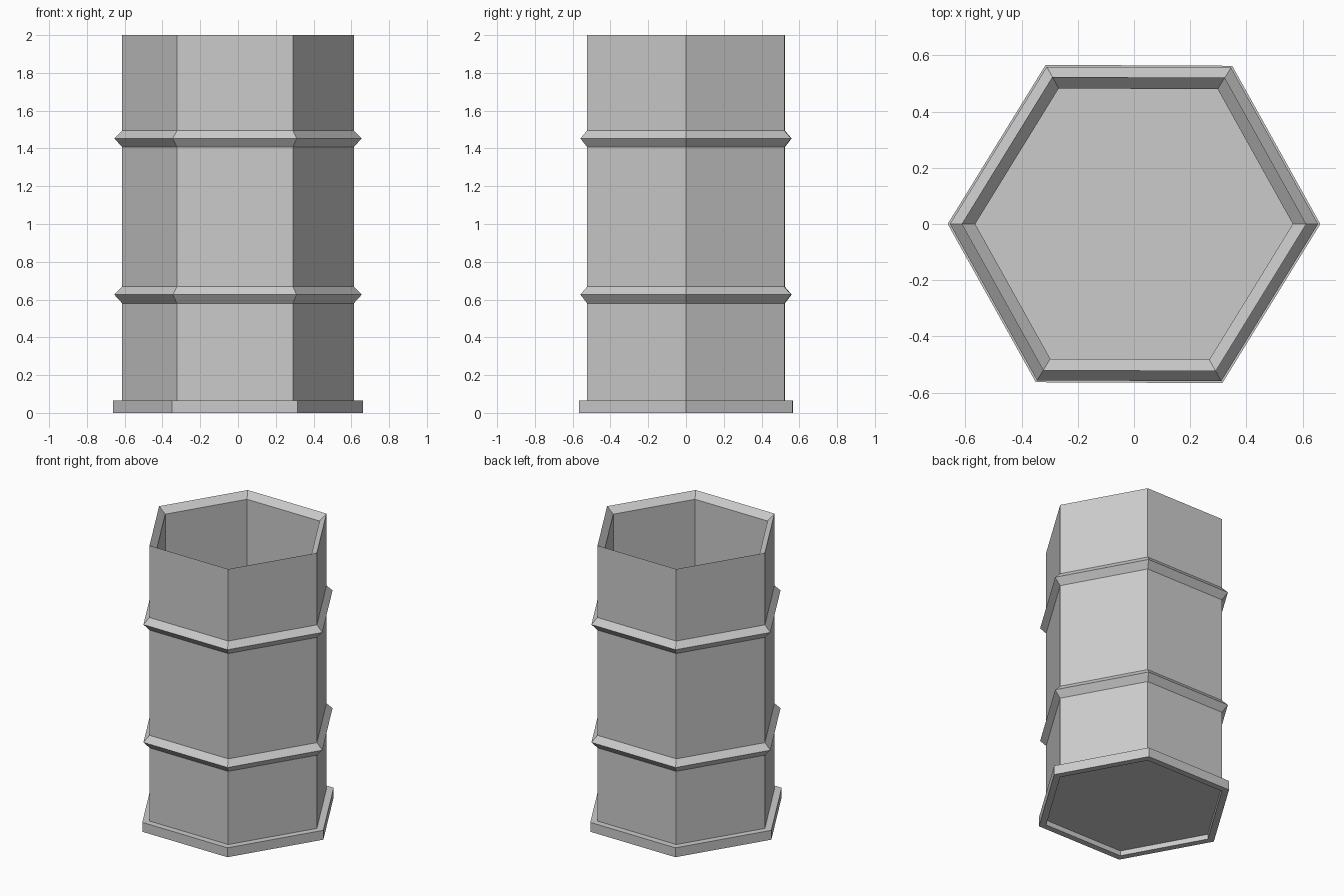
import bpy, bmesh

if "Cube" in bpy.data.objects:
    bpy.data.objects.remove(bpy.data.objects["Cube"])

# Slightly irregular six-sided outline (point-symmetric about the axis)
HALF = [(1, 0), (0.527, 0.849), (-0.474, 0.854)]
HEX = HALF + [(-x, -y) for x, y in HALF]

HULL, FLANGE, HOOP, INNER = 0.613, 0.663, 0.655, 0.565


def hex_sweep(name, profile):
    """Stack outline loops (radius, z), bridge them and cap both ends."""
    bm = bmesh.new()
    loops = [[bm.verts.new((x * r, y * r, z)) for x, y in HEX] for r, z in profile]
    for a, b in zip(loops, loops[1:]):
        for i in range(6):
            j = (i + 1) % 6
            bm.faces.new((a[i], a[j], b[j], b[i]))
    bm.faces.new(loops[0])
    bm.faces.new(loops[-1])
    bmesh.ops.recalc_face_normals(bm, faces=bm.faces)
    mesh = bpy.data.meshes.new(name)
    bm.to_mesh(mesh)
    bm.free()
    obj = bpy.data.objects.new(name, mesh)
    bpy.context.collection.objects.link(obj)
    return obj


def hoop(z):
    """Pointed reinforcing hoop around the wall."""
    return [(HULL, z - 0.046), (HOOP, z), (HULL, z + 0.042)]


profile = (
    # recessed underside and foot flange
    [(HULL, 0.035), (HULL, 0), (FLANGE, 0), (FLANGE, 0.066), (HULL, 0.066)]
    # outer wall with two hoops
    + hoop(0.626) + hoop(1.453)
    # rim sloping inward, inner wall down to the floor
    + [(HULL, 2.0), (INNER, 1.957), (INNER, 0.066)]
)
hex_sweep("open_barrel", profile)
